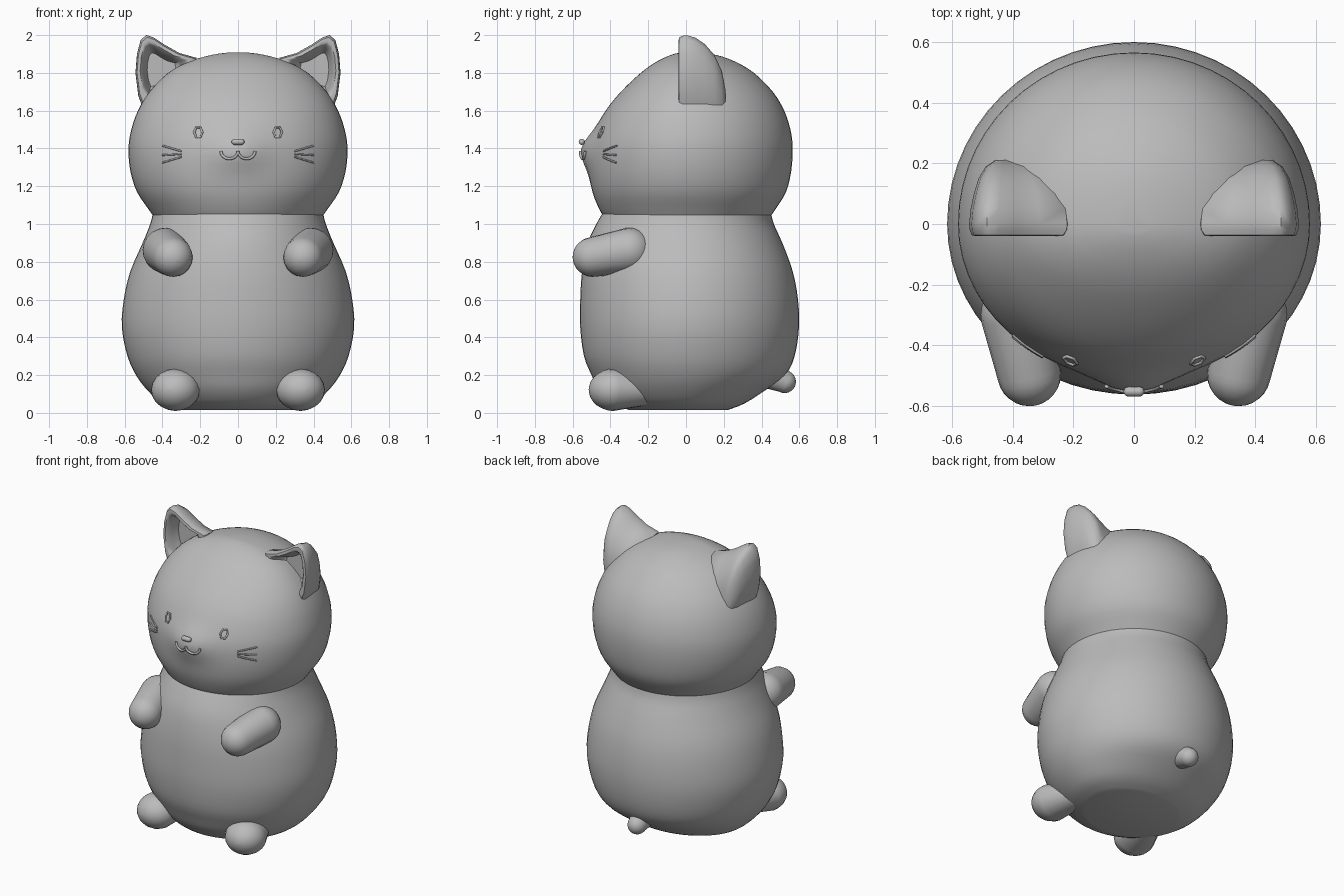
import bpy, bmesh, math
from mathutils import Vector

if "Cube" in bpy.data.objects:
    bpy.data.objects.remove(bpy.data.objects["Cube"])

GREY = bpy.data.materials.new("clay grey")
GREY.diffuse_color = (0.5, 0.5, 0.5, 1)
GREY.use_nodes = True
GREY.node_tree.nodes["Principled BSDF"].inputs["Base Color"].default_value = GREY.diffuse_color

# rows: height, half width, front depth, back depth
BODY = [(0.015, .30, .30, .22), (.05, .40, .39, .31), (.12, .48, .46, .42), (.2, .54, .50, .525),
        (.3, .585, .54, .575), (.45, .615, .56, .598), (.6, .605, .56, .593), (.75, .57, .55, .565),
        (.9, .505, .52, .51), (1.0, .465, .475, .465), (1.06, .45, .44, .45)]
HEAD = [(1.03, .44, .43, .44), (1.08, .475, .46, .475), (1.17, .535, .495, .53), (1.28, .57, .51, .557),
        (1.4, .58, .505, .565), (1.5, .565, .475, .553), (1.6, .53, .425, .52), (1.7, .47, .345, .46),
        (1.8, .37, .24, .36), (1.86, .26, .155, .26), (1.895, .14, .08, .16), (1.908, .05, .03, .06)]


def spline(rows, t):
    """Catmull-Rom sample through the rows."""
    i = min(int(t), len(rows) - 2)
    u = t - i
    a, b, c, d = (rows[max(0, min(len(rows) - 1, i + k))] for k in (-1, 0, 1, 2))
    return [.5 * (2*q + (r - p)*u + (2*p - 5*q + 4*r - s)*u*u + (3*q - p - 3*r + s)*u**3)
            for p, q, r, s in zip(a, b, c, d)]


def muzzle(x, z):
    return .05 * math.exp(-(x / .13)**2 - ((z - 1.39) / .1)**2)


def finish(bm, name, angle=40):
    bmesh.ops.recalc_face_normals(bm, faces=bm.faces)
    me = bpy.data.meshes.new(name)
    bm.to_mesh(me)
    bm.free()
    ob = bpy.data.objects.new(name, me)
    bpy.context.collection.objects.link(ob)
    me.materials.append(GREY)
    bpy.ops.object.select_all(action='DESELECT')
    bpy.context.view_layer.objects.active = ob
    ob.select_set(True)
    bpy.ops.object.shade_smooth_by_angle(angle=math.radians(angle))
    return ob


def loft(name, loops, angle=40):
    """Skin closed loops of points and cap both ends."""
    bm = bmesh.new()
    rings = [[bm.verts.new(p) for p in loop] for loop in loops]
    for a, b in zip(rings, rings[1:]):
        for i in range(len(a)):
            j = (i + 1) % len(a)
            bm.faces.new((a[i], a[j], b[j], b[i]))
    bm.faces.new(rings[0])
    bm.faces.new(rings[-1])
    return finish(bm, name, angle)


def round_form(name, rows, bump=False, n=56, sub=3):
    loops = []
    for k in range((len(rows) - 1) * sub + 1):
        z, w, f, b = spline(rows, k / sub)
        loop = []
        for i in range(n):
            a = 2 * math.pi * i / n
            x, s = w * math.cos(a), math.sin(a)
            y = s * (b if s > 0 else f)
            if bump and s < 0:
                y -= muzzle(x, z)
            loop.append((x, y, z))
        loops.append(loop)
    return loft(name, loops)


def limb(name, a, b, ra, rb, flat=1.0):
    """Tapered capsule from a to b with rounded ends."""
    a, b = Vector(a), Vector(b)
    d = (b - a).normalized()
    side = d.cross(Vector((0, 0, 1))).normalized()
    up = side.cross(d)
    loops = []
    for c, r, lo in ((a, ra, -88), (b, rb, 0)):
        for k in range(8):
            t = math.radians(lo + 88 * k / 7)
            o, q = c + d * r * math.sin(t), r * math.cos(t)
            loops.append([o + side * q * math.cos(2*math.pi*i/20) + up * q * flat * math.sin(2*math.pi*i/20)
                          for i in range(20)])
    return loft(name, loops)


# torso and head
round_form("body", BODY)
round_form("head", HEAD, True)

# ear outline, seen from the front (x, z)
EAR = [(.50, 1.60), (.528, 1.68), (.543, 1.80), (.535, 1.90), (.515, 1.975), (.485, 2.0), (.445, 1.987),
       (.39, 1.95), (.31, 1.905), (.22, 1.88), (.20, 1.80), (.33, 1.66)]


def ear_loop(s, y, scale, cx, cz):
    return [(s * (cx + (x - cx) * scale), y, cz + (z - cz) * scale) for x, z in EAR]


def face_y(x, z):
    t = next(i + (z - HEAD[i][0]) / (HEAD[i+1][0] - HEAD[i][0])
             for i in range(len(HEAD) - 1) if HEAD[i+1][0] >= z)
    _, w, f, _ = spline(HEAD, t)
    return -f * math.sqrt(1 - (x / w)**2) - muzzle(x, z)


def line(name, pts, r=.006):
    """Thin raised stroke lying on the face."""
    cu = bpy.data.curves.new(name, 'CURVE')
    cu.dimensions = '3D'
    cu.bevel_depth, cu.bevel_resolution, cu.use_fill_caps = r, 1, True
    sp = cu.splines.new('POLY')
    sp.points.add(len(pts) - 1)
    for p, (x, z) in zip(sp.points, pts):
        p.co = (x, face_y(x, z) - .002, z, 1)
    ob = bpy.data.objects.new(name, cu)
    bpy.context.collection.objects.link(ob)
    cu.materials.append(GREY)


for s, side in ((-1, "left"), (1, "right")):
    # ear: hollow front, rim, then a rounded back that sinks to the head
    layers = [(.05, .45, .43, 1.83), (.0, .60, .43, 1.83), (-.03, .70, .43, 1.84), (-.04, .78, .43, 1.84),
              (-.037, .93, .42, 1.83), (-.02, .985, .40, 1.72), (.0, 1, .40, 1.65), (.05, .965, .40, 1.62),
              (.10, .88, .41, 1.60), (.15, .75, .42, 1.58), (.19, .55, .42, 1.58), (.21, .30, .42, 1.58)]
    loft(side + "_ear", [ear_loop(s, *l) for l in layers], 55)
    # paws and feet
    limb(side + "_arm", (s*.385, -.30, .86), (s*.345, -.495, .825), .12, .105)
    limb(side + "_foot", (s*.29, -.24, .12), (s*.33, -.385, .122), .10, .13, .86)
    # eye, whiskers and half of the mouth
    line(side + "_eye", [(s*(.21 + .022*math.cos(a*math.pi/3)), 1.485 + .03*math.sin(a*math.pi/3))
                         for a in range(7)])
    for k, (z0, z1) in enumerate(((1.385, 1.415), (1.37, 1.365), (1.355, 1.325))):
        line(f"{side}_whisker_{k}", [(s*(.30 + .025*i), z0 + (z1 - z0)*i/4) for i in range(5)], .005)
    line(side + "_mouth", [(s*(.045 - .045*math.cos(a*math.pi/8)), 1.385 - .04*math.sin(a*math.pi/8))
                           for a in range(9)], .008)

# nose and tail
limb("nose", (-.018, -.552, 1.435), (.018, -.552, 1.435), .016, .016)
limb("tail", (0, .42, .22), (0, .522, .165), .09, .06)
